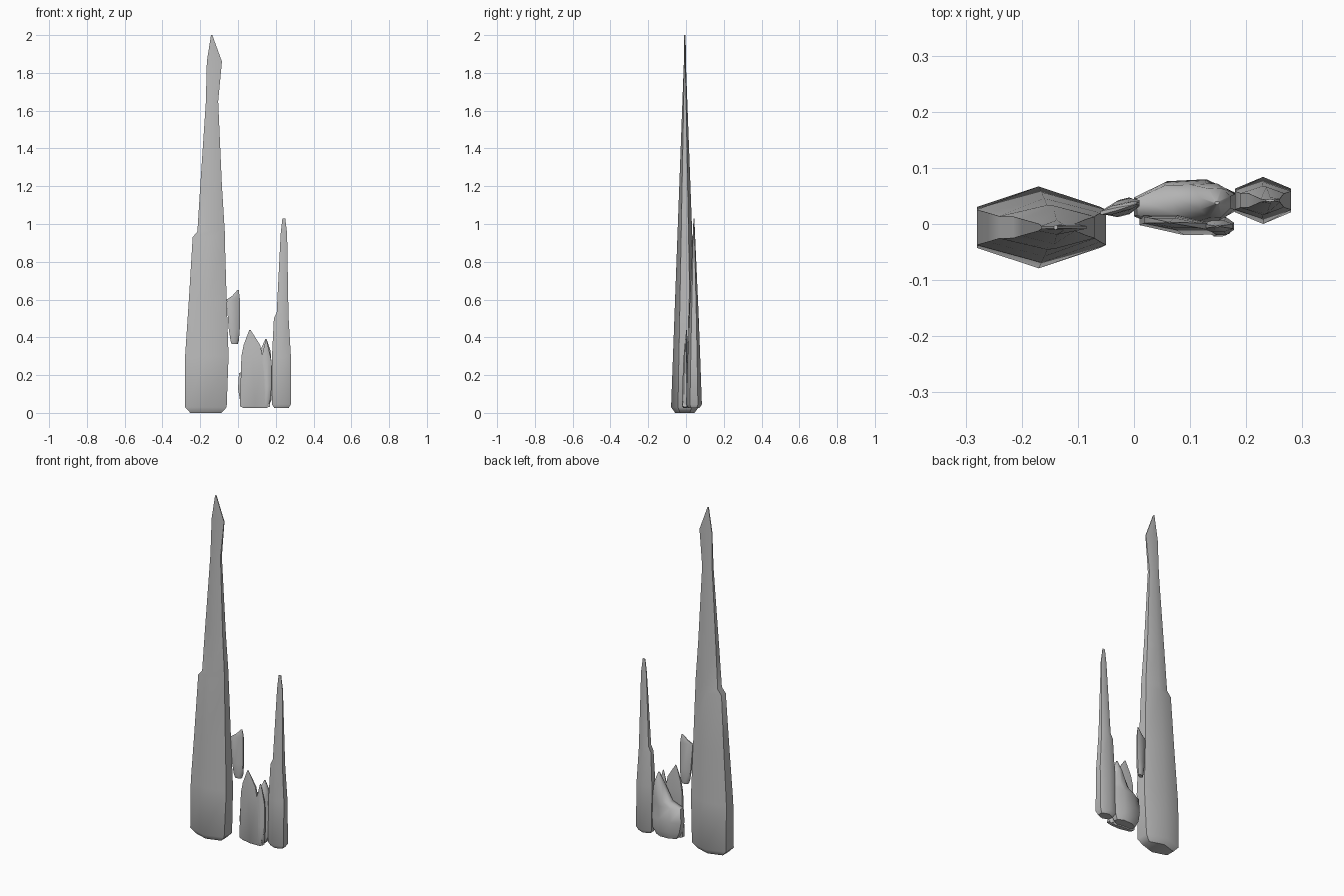
import bpy, bmesh, math

cube = bpy.data.objects.get("Cube")
if cube:
    bpy.data.objects.remove(cube, do_unlink=True)

grey = (0.5, 0.5, 0.5, 1)
stone = bpy.data.materials.new("grey stone")
stone.use_nodes = True
stone.diffuse_color = grey
stone.node_tree.nodes["Principled BSDF"].inputs["Base Color"].default_value = grey


def cross_section(sides):
    """Polygon with flat ends along x, scaled to fill a unit square."""
    angles = [math.tau * (i + 0.5) / sides for i in range(sides)]
    width = max(math.cos(a) for a in angles)
    depth = max(math.sin(a) for a in angles)
    return [(math.cos(a) / width, math.sin(a) / depth) for a in angles]


def add_ring(bm, section, z, left, right, centre_y, half_depth, slant, pivot):
    """Add one horizontal ring of vertices between the left and right edges."""
    centre, half_width = (left + right) / 2, (right - left) / 2
    ring = []
    for u, v in section:
        x = centre + u * half_width
        y = centre_y + v * half_depth + slant * (x - pivot)
        ring.append(bm.verts.new((x, y, z)))
    return ring


def build_spire(name, sides, centre_y, half_depth, outline, taper=1, slant=0, foot=0.02):
    """Loft a stone along an outline of (height, left edge, right edge).

    The depth narrows from the foot to the tip, and the foot is rounded off.
    """
    bm = bmesh.new()
    section = cross_section(sides)
    bottom, left, right = outline[0]
    top = outline[-1][0]
    pivot = (left + right) / 2

    # Rounded foot below the first ring
    inset = (right - left) / 8
    rings = [add_ring(bm, section, bottom - foot, left + inset, right - inset,
                      centre_y, half_depth * 0.7, slant, pivot)]

    # Tapering body
    for z, left, right in outline:
        remaining = (top - z) / (top - bottom)
        depth = half_depth * max(remaining ** taper, 0.06)
        rings.append(add_ring(bm, section, z, left, right,
                              centre_y, depth, slant, pivot))

    # Skin the rings and close both ends
    for lower, upper in zip(rings, rings[1:]):
        for i in range(sides):
            j = (i + 1) % sides
            bm.faces.new((lower[i], lower[j], upper[j], upper[i]))
    bm.faces.new(list(reversed(rings[0])))
    bm.faces.new(rings[-1])

    mesh = bpy.data.meshes.new(name)
    bm.to_mesh(mesh)
    bm.free()
    mesh.materials.append(stone)
    stone_object = bpy.data.objects.new(name, mesh)
    bpy.context.collection.objects.link(stone_object)
    bpy.ops.object.select_all(action='DESELECT')
    stone_object.select_set(True)
    bpy.context.view_layer.objects.active = stone_object
    bpy.ops.object.shade_smooth_by_angle(angle=math.radians(50))


# Tall spire with a broken shoulder and a slanted tip
build_spire("tall_spire", sides=6, centre_y=-0.006, half_depth=0.073, foot=0.03, outline=[
    (0.03, -0.28, -0.06),
    (0.3, -0.28, -0.05),
    (0.6, -0.26, -0.06),
    (0.93, -0.24, -0.07),
    (0.96, -0.215, -0.07),
    (1.2, -0.2, -0.085),
    (1.65, -0.17, -0.105),
    (1.86, -0.165, -0.085),
    (2, -0.143, -0.136),
])

# Slim spire at the opposite end
build_spire("slim_spire", sides=6, centre_y=0.042, half_depth=0.042, taper=0.8, outline=[
    (0.045, 0.18, 0.28),
    (0.3, 0.18, 0.28),
    (0.5, 0.19, 0.268),
    (0.53, 0.205, 0.267),
    (0.95, 0.226, 0.26),
    (1.03, 0.235, 0.25),
])

# Small shard hanging beside the tall spire
build_spire("hanging_shard", sides=8, centre_y=0.03, half_depth=0.015, taper=0.4,
            slant=0.25, outline=[
    (0.385, -0.04, 0.005),
    (0.45, -0.05, 0.01),
    (0.6, -0.06, 0.01),
    (0.62, -0.03, 0.008),
    (0.65, -0.004, 0.004),
])

# Pointed shard at the front of the low cluster
build_spire("front_shard", sides=6, centre_y=0, half_depth=0.02, taper=0.5,
            slant=-0.1, foot=0.01, outline=[
    (0.035, 0.01, 0.17),
    (0.3, 0.018, 0.13),
    (0.36, 0.03, 0.117),
    (0.44, 0.06, 0.066),
])

# Chunky block behind, stepping up to a peak
build_spire("back_block", sides=8, centre_y=0.035, half_depth=0.043, taper=0.3,
            slant=0.05, foot=0.04, outline=[
    (0.07, 0.01, 0.178),
    (0.13, 0, 0.18),
    (0.21, 0.005, 0.18),
    (0.235, 0.07, 0.18),
    (0.33, 0.118, 0.172),
    (0.39, 0.144, 0.152),
])

# Low sliver leaning on the front right of the cluster
build_spire("front_sliver", sides=8, centre_y=-0.004, half_depth=0.018, taper=0.5, outline=[
    (0.05, 0.13, 0.17),
    (0.14, 0.135, 0.178),
    (0.28, 0.122, 0.176),
    (0.385, 0.146, 0.152),
])
